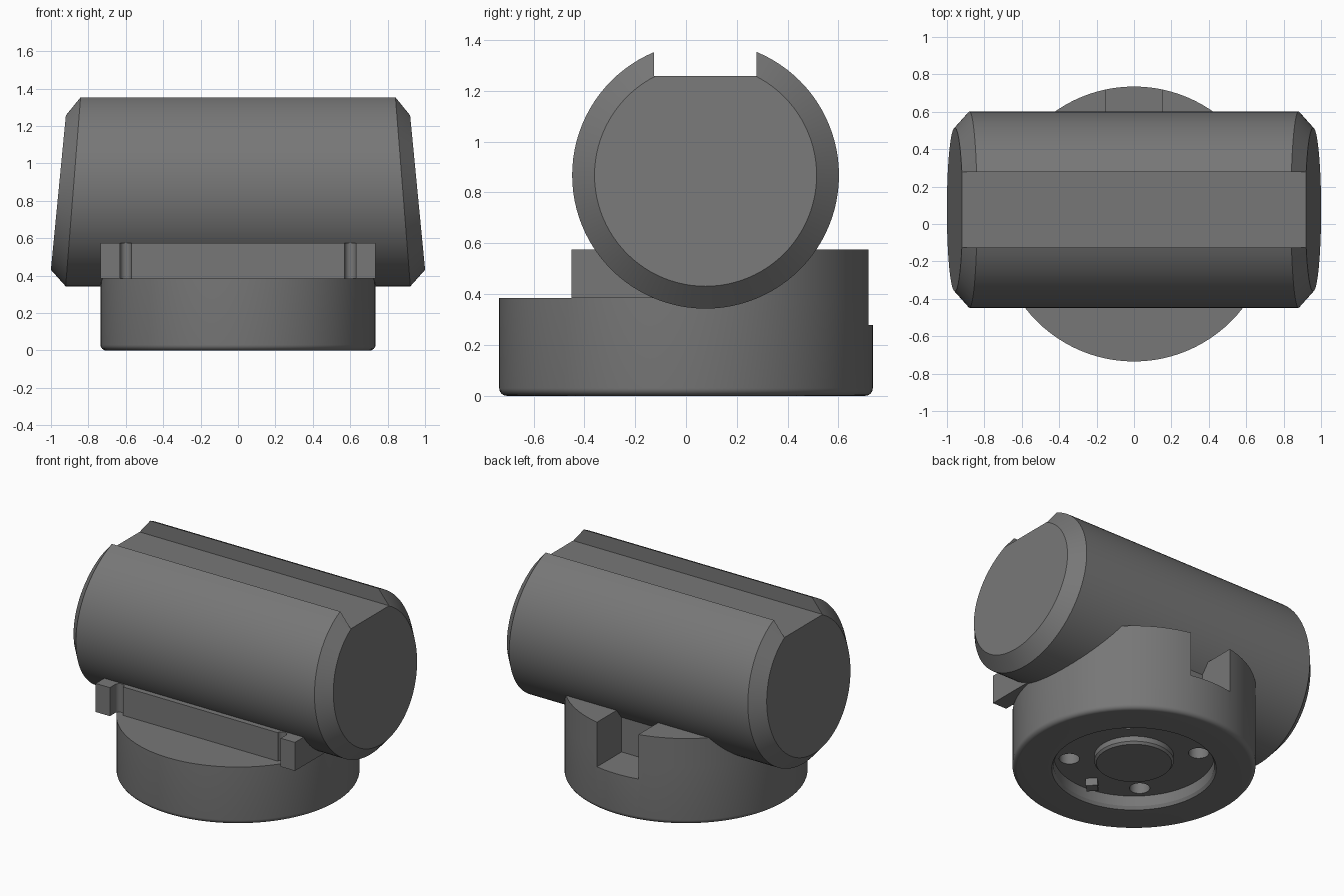
import bpy, bmesh
from math import sin, cos, pi, radians

if "Cube" in bpy.data.objects:
    bpy.data.objects.remove(bpy.data.objects["Cube"])

SEG = 96


def make(name, verts, faces):
    me = bpy.data.meshes.new(name)
    bm = bmesh.new()
    vs = [bm.verts.new(v) for v in verts]
    for f in faces:
        bm.faces.new([vs[i] for i in f])
    bmesh.ops.remove_doubles(bm, verts=bm.verts, dist=1e-5)
    bmesh.ops.recalc_face_normals(bm, faces=bm.faces)
    bm.to_mesh(me)
    bm.free()
    ob = bpy.data.objects.new(name, me)
    bpy.context.collection.objects.link(ob)
    return ob


def loft(name, rings):
    """Skin equal-sized rings and cap both ends."""
    n = len(rings[0])
    faces = [(k * n + i, k * n + (i + 1) % n, (k + 1) * n + (i + 1) % n, (k + 1) * n + i)
             for k in range(len(rings) - 1) for i in range(n)]
    faces += [tuple(range(n)), tuple(range((len(rings) - 1) * n, len(rings) * n))]
    return make(name, [v for r in rings for v in r], faces)


def prism(name, outline, z0, z1):
    return loft(name, [[(x, y, z) for x, y in outline] for z in (z0, z1)])


def box(name, x0, x1, y0, y1, z0, z1):
    return prism(name, [(x0, y0), (x1, y0), (x1, y1), (x0, y1)], z0, z1)


def circle(r, n=SEG, cx=0, cy=0):
    return [(cx + r * cos(2 * pi * i / n), cy + r * sin(2 * pi * i / n)) for i in range(n)]


def cut(ob, cutters):
    bpy.context.view_layer.objects.active = ob
    for c in cutters:
        c.hide_render = True
        m = ob.modifiers.new("cut", 'BOOLEAN')
        m.operation, m.solver, m.object = 'DIFFERENCE', 'EXACT', c
        bpy.ops.object.modifier_apply(modifier=m.name)


# round base: outer wall, rounded foot, chamfered underside recess with raised boss
R, TOP = 0.735, 0.385
fillet = [(R - 0.03 + 0.03 * sin(a), 0.03 - 0.03 * cos(a))
          for a in (radians(15 * i) for i in range(7))]
profile = [(0.228, 0.04), (0.24, 0.055), (0.24, 0.09), (0.485, 0.09), (0.485, 0.02),
           (0.497, 0)] + fillet + [(R, TOP)]
base = loft("base", [[(x, y, z) for x, y in circle(r)] for r, z in profile])

# saddle: rounded back, square front corners, recessed front wall with round grooves
back = [(R * cos(pi * i / 48), R * sin(pi * i / 48)) for i in range(49)]
right = [(0.6 - 0.03 * cos(a), -0.395 + 0.03 * sin(a))
         for a in (radians(15 * i) for i in range(13))] + [(0.63, -0.45), (R, -0.45)]
left = [(-x, y) for x, y in reversed(right)]
saddle = prism("saddle", back + left + right, TOP, 0.575)

# rear notch and screw holes
notch = box("notch_cutter", -0.153, 0.153, 0.46, 0.9, 0.278, 0.8)
holes = [prism("hole_cutter", circle(0.062, 32, sx * 0.277, sy * 0.277), 0.05, 0.2)
         for sx in (-1, 1) for sy in (-1, 1)]
cut(base, [notch] + holes)
cut(saddle, [notch])

# locating key under the base, turned 45 degrees
key = prism("locating_key", circle(0.05, 4, 0, -0.395), 0.04, 0.1)

# horizontal barrel with slanted, chamfered ends
CY, CZ = 0.077, 0.868


def barrel_ring(r, x, slope, side):
    return [(side * (x - slope * v), CY + u, CZ + v) for u, v in circle(r)]


barrel = loft("barrel", [barrel_ring(0.437, 0.958, 0.097, -1), barrel_ring(0.525, 0.88, 0.079, -1),
                         barrel_ring(0.525, 0.88, 0.079, 1), barrel_ring(0.437, 0.958, 0.097, 1)])

# channel along the top
slot = box("slot_cutter", -1.2, 1.2, -0.125, 0.277, 1.258, 1.6)
cut(barrel, [slot])

for c in [notch, slot] + holes:
    bpy.data.objects.remove(c)

# dark grey finish on every part
dark = bpy.data.materials.new("dark_grey")
dark.diffuse_color = (0.185, 0.185, 0.185, 1)
dark.use_nodes = True
dark.node_tree.nodes["Principled BSDF"].inputs["Base Color"].default_value = dark.diffuse_color

bpy.ops.object.select_all(action='DESELECT')
for ob in (base, saddle, barrel, key):
    ob.data.materials.clear()
    ob.data.materials.append(dark)
    ob.select_set(True)
bpy.context.view_layer.objects.active = base
bpy.ops.object.shade_smooth_by_angle(angle=radians(25))
